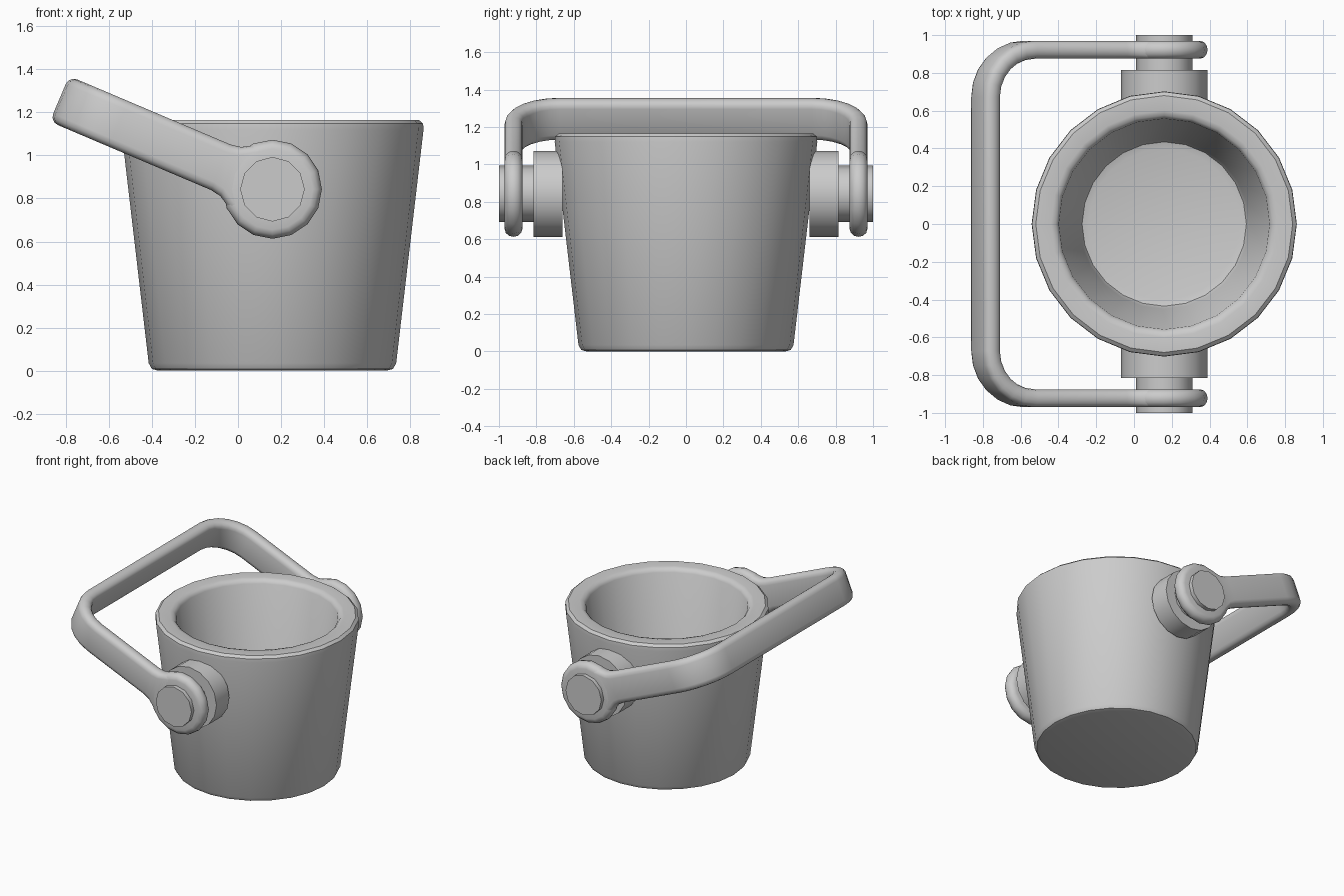
import bpy, bmesh, math
from mathutils import Vector, Matrix

if "Cube" in bpy.data.objects:
    bpy.data.objects.remove(bpy.data.objects["Cube"])

CX, PZ = 0.16, 0.843          # bucket axis x, pivot height
TILT = math.radians(23)       # handle angle above horizontal


def finish(name, bm, angle=40):
    bmesh.ops.remove_doubles(bm, verts=bm.verts, dist=1e-5)
    bmesh.ops.recalc_face_normals(bm, faces=bm.faces)
    me = bpy.data.meshes.new(name)
    bm.to_mesh(me)
    bm.free()
    ob = bpy.data.objects.new(name, me)
    bpy.context.collection.objects.link(ob)
    bpy.ops.object.select_all(action='DESELECT')
    ob.select_set(True)
    bpy.context.view_layer.objects.active = ob
    bpy.ops.object.shade_smooth_by_angle(angle=math.radians(angle))
    return ob


def lathe(name, profile, steps, matrix, angle=40):
    """Spin (radius, height) points round z, then place with matrix."""
    bm = bmesh.new()
    vs = [bm.verts.new((r, 0, h)) for r, h in profile]
    es = [bm.edges.new(p) for p in zip(vs, vs[1:])]
    bmesh.ops.spin(bm, geom=vs + es, cent=(0, 0, 0), axis=(0, 0, 1),
                   angle=math.tau, steps=steps, use_duplicate=False)
    bmesh.ops.transform(bm, matrix=matrix, verts=bm.verts)
    return finish(name, bm, angle)


def rounded_section(hw, ht, r, n=3):
    """Rounded rectangle: half width hw, half thickness ht, corner radius r."""
    pts = []
    for k, (sx, sy) in enumerate([(1, 1), (-1, 1), (-1, -1), (1, -1)]):
        for i in range(n + 1):
            a = math.pi / 2 * (k + i / n)
            pts.append((sx * (hw - r) + r * math.cos(a),
                        sy * (ht - r) + r * math.sin(a)))
    return pts


# Bucket: tapered wall, thick rounded rim, hollow inside
lathe("bucket", [(0, 0), (0.53, 0), (0.56, 0.008), (0.575, 0.035),
                 (0.702, 1.12), (0.70, 1.148), (0.68, 1.165),
                 (0.60, 1.165), (0.575, 1.158), (0.558, 1.135),
                 (0.45, 0.15), (0.435, 0.12), (0.40, 0.11), (0, 0.11)],
      24, Matrix.Translation((CX, 0, 0)))

# Boss, pin and handle eye on each side
R, r = 0.23, 0.042
for side, s in (("front", -1), ("back", 1)):
    m = Matrix.Translation((CX, 0, PZ)) @ Matrix.Rotation(-s * math.pi / 2, 4, 'X')
    lathe(side + "_boss", [(0, 0.66), (R, 0.66), (R, 0.815), (0, 0.815)], 16, m)
    lathe(side + "_pin", [(0, 0.70), (0.15, 0.70), (0.15, 1.0), (0, 1.0)], 12, m)
    eye = [(0.12, 0.875)]
    for i in range(7):
        a = -math.pi / 2 + math.pi * i / 6
        eye.append((R - r + r * math.cos(a), 0.9225 + 0.0475 * math.sin(a)))
    eye += [(0.12, 0.97), (0.12, 0.875)]
    lathe(side + "_handle_eye", eye, 16, m)

# Handle strap: U path in (u, y), u runs from the pivot outward
Y, U, C = 0.9225, 1.0275, 0.25
half = [((0.13, Y), (-1, 0), 0.175), ((0.175, Y), (-1, 0), 0.145),
        ((0.21, Y), (-1, 0), 0.124), ((0.26, Y), (-1, 0), 0.115)]
for i in range(7):
    a = math.pi / 2 * (1 - i / 6)
    half.append(((U - C + C * math.cos(a), Y - C + C * math.sin(a)),
                 (-math.sin(a), math.cos(a)), 0.115))
path = half + [((u, -y), (tu, ty), w) for (u, y), (tu, ty), w in half[::-1]]

along = Vector((-math.cos(TILT), 0, math.sin(TILT)))
across = Vector((math.sin(TILT), 0, math.cos(TILT)))
yaxis = Vector((0, 1, 0))
bm = bmesh.new()
rings = []
for i, ((u, y), t, w) in enumerate(path):
    # outward normal of the path in the (u, y) plane
    nu, ny = -t[0], t[1]
    nu, ny = (abs(t[1]), abs(t[0]) * (1 if y > 0 else -1))
    normal = along * nu + yaxis * ny
    centre = Vector((CX, 0, PZ)) + along * u + yaxis * y
    rings.append([bm.verts.new(centre + across * p + normal * q)
                  for p, q in rounded_section(w, 0.0475, 0.04)])
for a, b in zip(rings, rings[1:]):
    for j in range(len(a)):
        k = (j + 1) % len(a)
        bm.faces.new((a[j], a[k], b[k], b[j]))
bm.faces.new(rings[0])
bm.faces.new(rings[-1])
bad = None
# fix arc normals: on the bends the normal points away from the bend centre
for ring, ((u, y), t, w) in zip(rings, path):
    if w == 0.115 and u > U - C:
        s = 1 if y > 0 else -1
        d = Vector((u - (U - C), abs(y) - (Y - C))).normalized()
        normal = along * d.x + yaxis * d.y * s
        centre = Vector((CX, 0, PZ)) + along * u + yaxis * y
        for v, (p, q) in zip(ring, rounded_section(w, 0.0475, 0.04)):
            v.co = centre + across * p + normal * q
finish("handle", bm, 50)
